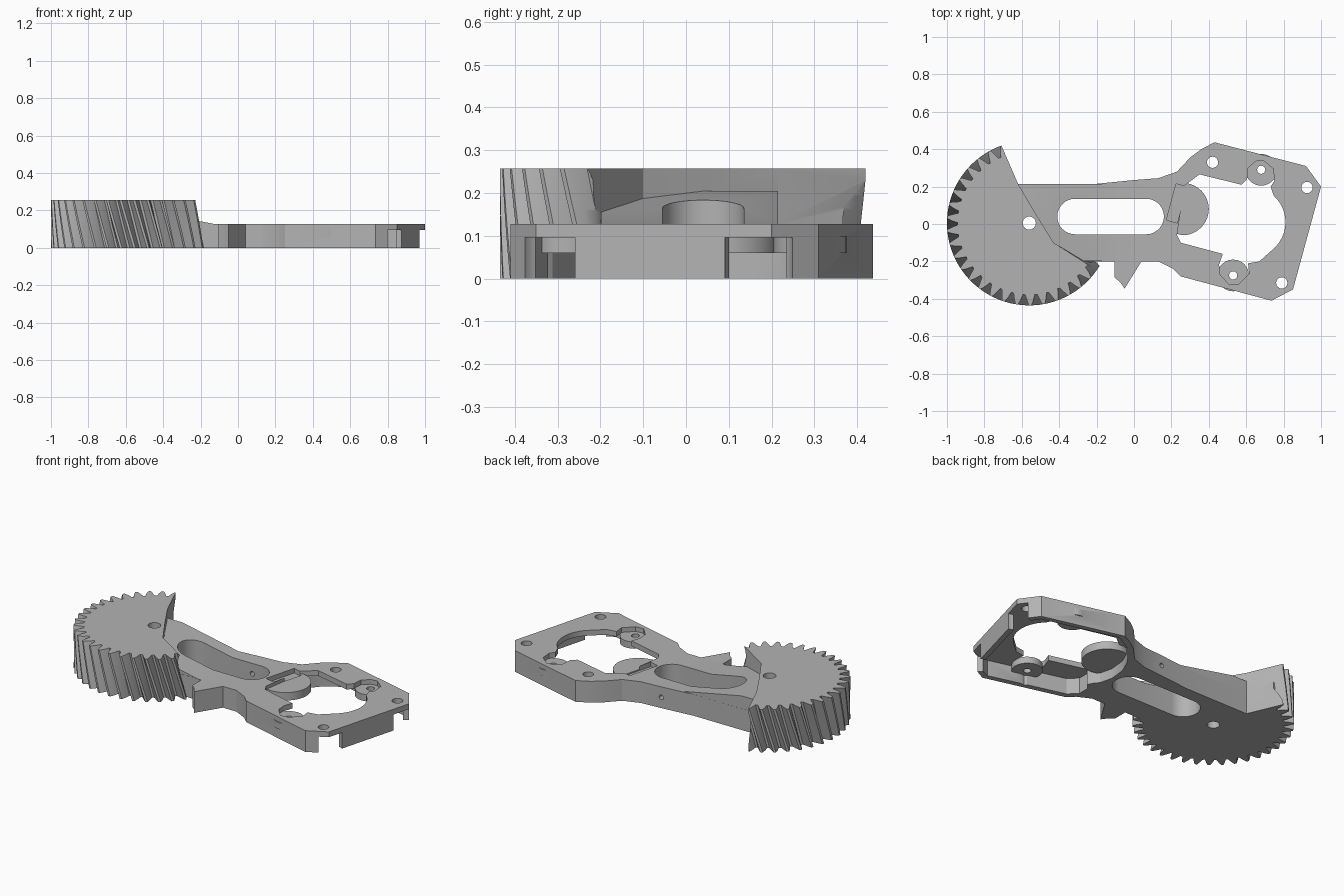
import bpy, bmesh
from math import cos, sin, pi, radians
from mathutils import Matrix

cube = bpy.data.objects.get("Cube")
if cube:
    bpy.data.objects.remove(cube, do_unlink=True)

grey = bpy.data.materials.new("plain grey")
grey.use_nodes = True
grey.diffuse_color = (0.45, 0.45, 0.45, 1)
grey.node_tree.nodes["Principled BSDF"].inputs["Base Color"].default_value = (0.45, 0.45, 0.45, 1)


def loft(name, rings):
    """Closed solid through a stack of equally long rings of 3D points."""
    bm = bmesh.new()
    rows = [[bm.verts.new(p) for p in ring] for ring in rings]
    n = len(rows[0])
    for low, high in zip(rows, rows[1:]):
        for i in range(n):
            j = (i + 1) % n
            bm.faces.new((low[i], low[j], high[j], high[i]))
    bm.faces.new(rows[0][::-1])
    bm.faces.new(rows[-1])
    bmesh.ops.recalc_face_normals(bm, faces=bm.faces[:])
    mesh = bpy.data.meshes.new(name)
    bm.to_mesh(mesh)
    bm.free()
    mesh.materials.append(grey)
    obj = bpy.data.objects.new(name, mesh)
    bpy.context.collection.objects.link(obj)
    return obj


def prism(name, pts, z0, z1, top=None):
    return loft(name, [[(x, y, z0) for x, y in pts], [(x, y, z1) for x, y in top or pts]])


def arc(cx, cy, r, a0, a1, n):
    return [(cx + r * cos(radians(a0 + (a1 - a0) * i / n)),
             cy + r * sin(radians(a0 + (a1 - a0) * i / n))) for i in range(n + 1)]


def disc(name, cx, cy, r, z0, z1, n=32):
    return prism(name, arc(cx, cy, r, 0, 360, n)[:-1], z0, z1)


def combine(target, tool, operation):
    mod = target.modifiers.new("shape", 'BOOLEAN')
    mod.operation, mod.solver, mod.object = operation, 'EXACT', tool
    bpy.context.view_layer.objects.active = target
    bpy.ops.object.modifier_apply(modifier=mod.name)
    bpy.data.objects.remove(tool, do_unlink=True)


def cut(tool):
    combine(arm, tool, 'DIFFERENCE')


def add(tool):
    combine(arm, tool, 'UNION')


THICK, TALL, CEILING = 0.128, 0.257, 0.096
HUB = (-0.56, 0.005)

# Flat arm with the mounting plate and the small pointed rib
outline = [(-0.62, 0.215), (-0.2, 0.215), (0.0, 0.235), (0.13, 0.245), (0.23, 0.28),
           (0.3, 0.355), (0.36, 0.4), (0.43, 0.437), (0.92, 0.31), (1.0, 0.2),
           (0.85, -0.35), (0.735, -0.41), (0.25, -0.28), (0.21, -0.24), (0.13, -0.2),
           (0.04, -0.2), (-0.05, -0.345), (-0.075, -0.31), (-0.105, -0.285),
           (-0.105, -0.2), (-0.5, -0.2)]
arm = prism("gear_arm", outline, 0, THICK)

# Ramp rising toward the gear
ramp = [(-0.62, 0.05), (-0.62, 0.205), (-0.52, 0.205), (-0.13, THICK), (-0.13, 0.05)]
add(loft("ramp", [[(x, y, z) for x, z in ramp] for y in (-0.199, 0.2145)]))

# Helical gear, trimmed to a sector
TEETH, TWIST, LAYERS = 38, 0.17, 8
profile = [(0.0, 0.382), (0.2, 0.385), (0.36, 0.415), (0.5, 0.44), (0.68, 0.44), (0.84, 0.415)]
rings = []
for k in range(LAYERS + 1):
    t = k / LAYERS
    ring = []
    for i in range(TEETH):
        for f, r in profile:
            a = 2 * pi * (i + f) / TEETH - TWIST * t
            ring.append((HUB[0] + r * cos(a), HUB[1] + r * sin(a), TALL * t))
    rings.append(ring)
gear = loft("gear", rings)
far = [(0.2, -0.6), (-1.2, -0.6), (-1.2, 0.7), (-0.83, 0.7)]
edge = [(-0.62, 0.215), (-0.52, 0.045), (-0.43, -0.1)]
sector = prism("sector", far + edge + [(-0.15, -0.22)], -0.05, 0.3,
               far + edge + [(-0.17, -0.265)])
combine(gear, sector, 'INTERSECT')
add(gear)

# Hub hole and long slot
cut(disc("hub_hole", *HUB, 0.035, -0.1, 0.4))
cut(prism("slot", arc(-0.315, 0.04, 0.095, 90, 270, 16) + arc(0.065, 0.04, 0.095, -90, 90, 16),
          -0.1, 0.4))

# Hollow underside of the mounting plate
pocket = [(0.24, 0.23), (0.33, 0.34), (0.44, 0.405), (0.9, 0.285), (0.965, 0.19),
          (0.825, -0.33), (0.73, -0.375), (0.27, -0.25), (0.22, -0.2), (0.22, -0.13),
          (0.26, -0.09), (0.21, -0.04), (0.19, 0.04), (0.2, 0.14)]
cut(prism("pocket", pocket, -0.05, CEILING))

# Open corners in the side walls
for x, y, r in ((0.84, -0.32, 0.07), (0.98, 0.17, 0.08)):
    cut(disc("corner_opening", x, y, r, -0.05, CEILING))

# Large opening with two recesses for the screw tabs
opening = ([(0.27, 0.205), (0.35, 0.265), (0.575, 0.21), (0.605, 0.24), (0.61, 0.3),
            (0.65, 0.335), (0.69, 0.34), (0.745, 0.295), (0.75, 0.23), (0.73, 0.2)]
           + arc(0.62, 0.01, 0.19, 48, -48, 12)
           + [(0.67, -0.2), (0.61, -0.21), (0.615, -0.265), (0.56, -0.32), (0.51, -0.325),
              (0.46, -0.27), (0.455, -0.215), (0.475, -0.16), (0.25, -0.1), (0.23, -0.06)])
cut(prism("opening", opening, -0.05, 0.3))

# Lowered screw tabs and round tongue
TAB_LOW, TAB_HIGH = 0.06, 0.1
for cx, cy in ((0.68, 0.29), (0.53, -0.275)):
    add(disc("screw_tab", cx, cy, 0.085, TAB_LOW, TAB_HIGH, 24))
    cut(disc("tab_hole", cx, cy, 0.022, -0.05, 0.3, 16))
add(prism("tongue", [(0.17, 0.2), (0.17, -0.04)] + arc(0.26, 0.08, 0.14, -90, 90, 20),
          TAB_LOW, 0.108))

# Shallow angled groove beside the tongue
groove = prism("groove", [(-0.03, -0.1), (0.03, -0.1), (0.03, 0.1), (-0.03, 0.1)], 0.1, 0.2)
groove.data.transform(Matrix.Translation((0.228, 0.11, 0)) @ Matrix.Rotation(radians(-15), 4, 'Z'))
cut(groove)

# Corner screw holes
for x, y in ((0.42, 0.33), (0.925, 0.195), (0.79, -0.315)):
    cut(disc("screw_hole", x, y, 0.03, -0.1, 0.3, 24))

# Small cross hole through the rear wall into the slot
cross = disc("cross_hole", 0, 0, 0.014, -0.1, 0.1, 16)
cross.data.transform(Matrix.Translation((0.0, 0.2, 0.065)) @ Matrix.Rotation(pi / 2, 4, 'X'))
cut(cross)

# Crisp edges with smooth round walls
bpy.ops.object.select_all(action='DESELECT')
arm.select_set(True)
bpy.context.view_layer.objects.active = arm
bpy.ops.object.shade_smooth_by_angle(angle=radians(25))
